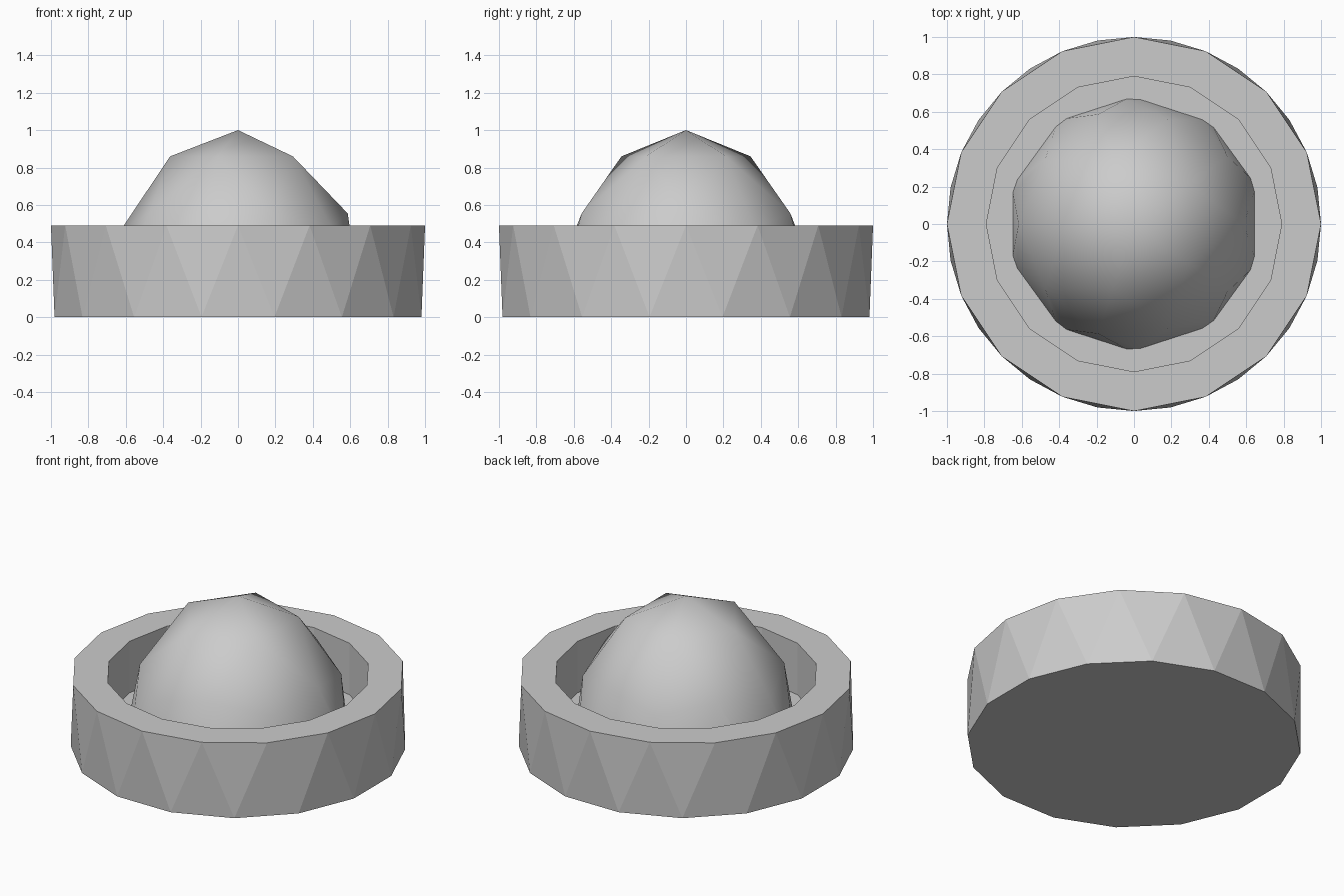
import bpy, bmesh
from math import pi, cos, sin
from mathutils import Matrix, Vector

if "Cube" in bpy.data.objects:
    bpy.data.objects.remove(bpy.data.objects["Cube"])

N = 16
FLOOR = 0.15
RIM = 0.49


def add_object(name, bm):
    bmesh.ops.recalc_face_normals(bm, faces=bm.faces[:])
    mesh = bpy.data.meshes.new(name)
    bm.to_mesh(mesh)
    bm.free()
    obj = bpy.data.objects.new(name, mesh)
    bpy.context.collection.objects.link(obj)
    return obj


def ring(bm, radius, z, twist=0.0):
    step = 2 * pi / N
    return [bm.verts.new((radius * cos((i + twist) * step),
                          radius * sin((i + twist) * step), z)) for i in range(N)]


# Round tray: triangulated outer wall with half-step twist, flat rim, recessed floor
bm = bmesh.new()
bottom = ring(bm, 1.0, 0.0, 0.5)
outer = ring(bm, 1.0, RIM)
inner = ring(bm, 0.79, RIM)
floor = ring(bm, 0.79, FLOOR)
bm.faces.new(bottom)
bm.faces.new(floor)
for i in range(N):
    j = (i + 1) % N
    bm.faces.new((bottom[i], outer[j], outer[i]))
    bm.faces.new((bottom[i], bottom[j], outer[j]))
    bm.faces.new((outer[i], outer[j], inner[j], inner[i]))
    bm.faces.new((inner[i], inner[j], floor[j], floor[i]))
add_object("tray", bm)

# Smooth faceted dome: stretched icosphere cut off at the tray floor
bm = bmesh.new()
bmesh.ops.create_icosphere(bm, subdivisions=2, radius=1.0)
shape = (Matrix.Translation((0, 0, 0.06)) @ Matrix.Diagonal((0.69, 0.69, 0.94, 1))
         @ Matrix.Rotation(pi, 4, 'Z'))
bm.transform(shape)
bmesh.ops.bisect_plane(bm, geom=bm.verts[:] + bm.edges[:] + bm.faces[:],
                       plane_co=Vector((0, 0, FLOOR)), plane_no=Vector((0, 0, 1)),
                       clear_inner=True)
for f in bm.faces:
    f.smooth = True
add_object("dome", bm)
